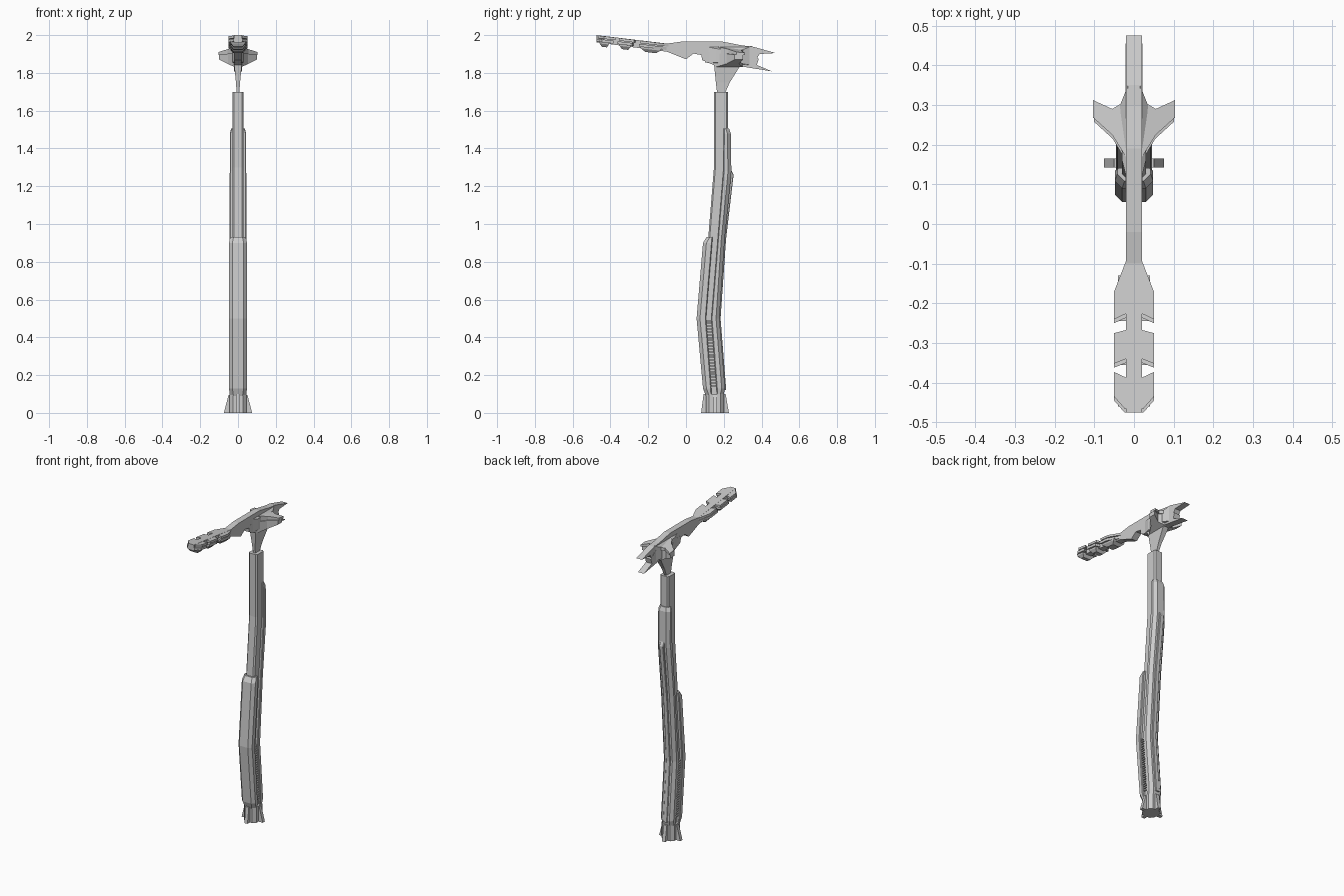
import bpy, bmesh

if "Cube" in bpy.data.objects:
    bpy.data.objects.remove(bpy.data.objects["Cube"])


def build(name, verts, faces):
    me = bpy.data.meshes.new(name)
    me.from_pydata(verts, [], faces)
    bm = bmesh.new()
    bm.from_mesh(me)
    bmesh.ops.recalc_face_normals(bm, faces=bm.faces)
    bm.to_mesh(me)
    bm.free()
    ob = bpy.data.objects.new(name, me)
    bpy.context.collection.objects.link(ob)
    return ob


def loft(name, rings):
    """Skin equal-length rings and cap both ends."""
    n = len(rings[0])
    verts = [v for r in rings for v in r]
    faces = [(k * n + i, k * n + (i + 1) % n, (k + 1) * n + (i + 1) % n, (k + 1) * n + i)
             for k in range(len(rings) - 1) for i in range(n)]
    last = (len(rings) - 1) * n
    faces += [tuple(range(n)), tuple(range(last, last + n))]
    return build(name, verts, faces)


def octagon(z, y0, y1, w, cf, cb):
    """Chamfered section: cf trims the front corners, cb the back corners."""
    half = [(w - cf, y0), (w, y0 + cf), (w, y1 - cb), (w - cb, y1)]
    return [(x, y, z) for x, y in half] + [(-x, y, z) for x, y in reversed(half)]


def side_prism(name, profile, w):
    return loft(name, [[(x, y, z) for y, z in profile] for x in (-w, w)])


def plan_prism(name, outline, top, bottom, mirror=True):
    ob = loft(name, [[(x, y, f(x, y)) for x, y in outline] for f in (bottom, top)])
    if mirror:
        ob.modifiers.new("mirror", 'MIRROR')
    return ob


def interp(table, z):
    for (a, p), (b, q) in zip(table, table[1:]):
        if z <= b:
            return p + (q - p) * (z - a) / (b - a)
    return table[-1][1]


# post core, bent twice
path = [(0, .152), (.1, .15), (.5, .12), (1.3, .185), (1.7, .185)]
centre = lambda z: interp(path, z)
loft("post_core", [octagon(z, c - .037, c + .037, .03, .008, .008) for z, c in path])

# rear sleeve and front sleeve, leaving a slot on each side
rear = [(.09, .198, .04), (.13, .207, .045), (.5, .177, .045), (.92, .205, .045),
        (1.25, .238, .045), (1.28, .24, .043), (1.48, .237, .043), (1.505, .228, .036)]
loft("rear_sleeve", [octagon(z, centre(z) + .014, y, w, .004, .018) for z, y, w in rear])
front = [(.09, .105, .042), (.13, .09, .048), (.5, .056, .048), (.9, .09, .048), (.93, .108, .042)]
loft("front_sleeve", [octagon(z, y, centre(z) - .014, w, .018, .004) for z, y, w in front])

# rear spine strip
strip = [(.12, .213), (.5, .183), (.92, .212), (1.26, .252), (1.29, .238)]
loft("rear_strip", [octagon(z, y - .03, y, .014, .003, .003) for z, y in strip])

# vent slats in the lower half of the side slots
for i in range(24):
    z = .14 + i * .015
    c = centre(z)
    loft("vent_slat", [octagon(h, c - .015, c + .015, .041, .002, .002) for h in (z, z + .008)])

# base: core collar and four flared fins
loft("base_collar", [octagon(z, .105, .2, .045, .018, .018) for z in (0, .1)])
for s in (-1, 1):
    loft("base_side_fin", [[(s * x, y, z) for x, y in ((.02, .143), (w, .143), (w, .165), (.02, .165))]
                           for z, w in ((0, .075), (.095, .05))])
for name, inner, low, high in (("base_front_fin", .13, .08, .093), ("base_rear_fin", .18, .227, .21)):
    loft(name, [[(-.011, inner, z), (.011, inner, z), (.011, y, z), (-.011, y, z)]
                for z, y in ((0, low), (.1, high))])

# neck wedge between post and head
loft("neck", [[(-w, a, z), (w, a, z), (w, b, z), (-w, b, z)]
              for z, w, a, b in ((1.69, .007, .165, .205), (1.75, .011, .158, .232), (1.85, .021, .148, .295))])

# head: central spine with upper tail, and lower hull with lower tail
side_prism("head_spine", [(-.475, 2), (-.1, 1.955), (-.02, 1.966), (.19, 1.966), (.3, 1.945),
                          (.35, 1.94), (.475, 1.905), (.39, 1.9), (.37, 1.87), (.2, 1.87), (.08, 1.895),
                          (.04, 1.902), (0, 1.872), (-.1, 1.912), (-.2, 1.925), (-.475, 1.962)], .02)
side_prism("lower_hull", [(.08, 1.91), (.085, 1.868), (.15, 1.84), (.3, 1.833), (.455, 1.808),
                          (.375, 1.842), (.385, 1.875), (.34, 1.91)], .021)
plan_prism("cheek", [(.015, .1), (.03, .16), (.035, .3), (.015, .35)],
           lambda x, y: 1.955 - x * .9, lambda x, y: 1.85 - (y - .1) * .06 + x * .3)

# swept side wings in two layers
wing = [(.018, .165), (.055, .225), (.103, .268), (.103, .312), (.055, .29), (.018, .312)]
plan_prism("wing_upper", wing, lambda x, y: 1.935 - x * .22 - (y - .25) * .1,
           lambda x, y: 1.905 - x * .1)
plan_prism("wing_lower", [(x * .98, y - .01) for x, y in wing],
           lambda x, y: 1.907 - x * .1, lambda x, y: 1.822 + x * .48)

# lamp blade: two notched plates following the slope of the arm
slope = lambda y: 1.943 - y * .12
blade = [(.01, -.07), (.019, -.09), (.05, -.17), (.05, -.24), (.02, -.226), (.02, -.267), (.05, -.275),
         (.05, -.352), (.02, -.34), (.02, -.387), (.05, -.373), (.05, -.435), (.024, -.465), (.01, -.465)]
plan_prism("blade_upper", blade, lambda x, y: slope(y) - .001, lambda x, y: slope(y) - .015)
plan_prism("blade_lower", [(x, y - .01) for x, y in blade],
           lambda x, y: slope(y) - .019, lambda x, y: slope(y) - .034)

# lamp pods under the blade
for a, b in ((-.46, -.405), (-.355, -.29), (-.245, -.13)):
    m = b - a
    loft("lamp_pod", [[(-w, a + t, slope(a + t) - d), (w, a + t, slope(a + t) - d),
                       (w, b - t, slope(b - t) - d), (-w, b - t, slope(b - t) - d)]
                      for d, w, t in ((.03, .04, 0), (.042, .038, m * .06), (.058, .024, m * .25))])
